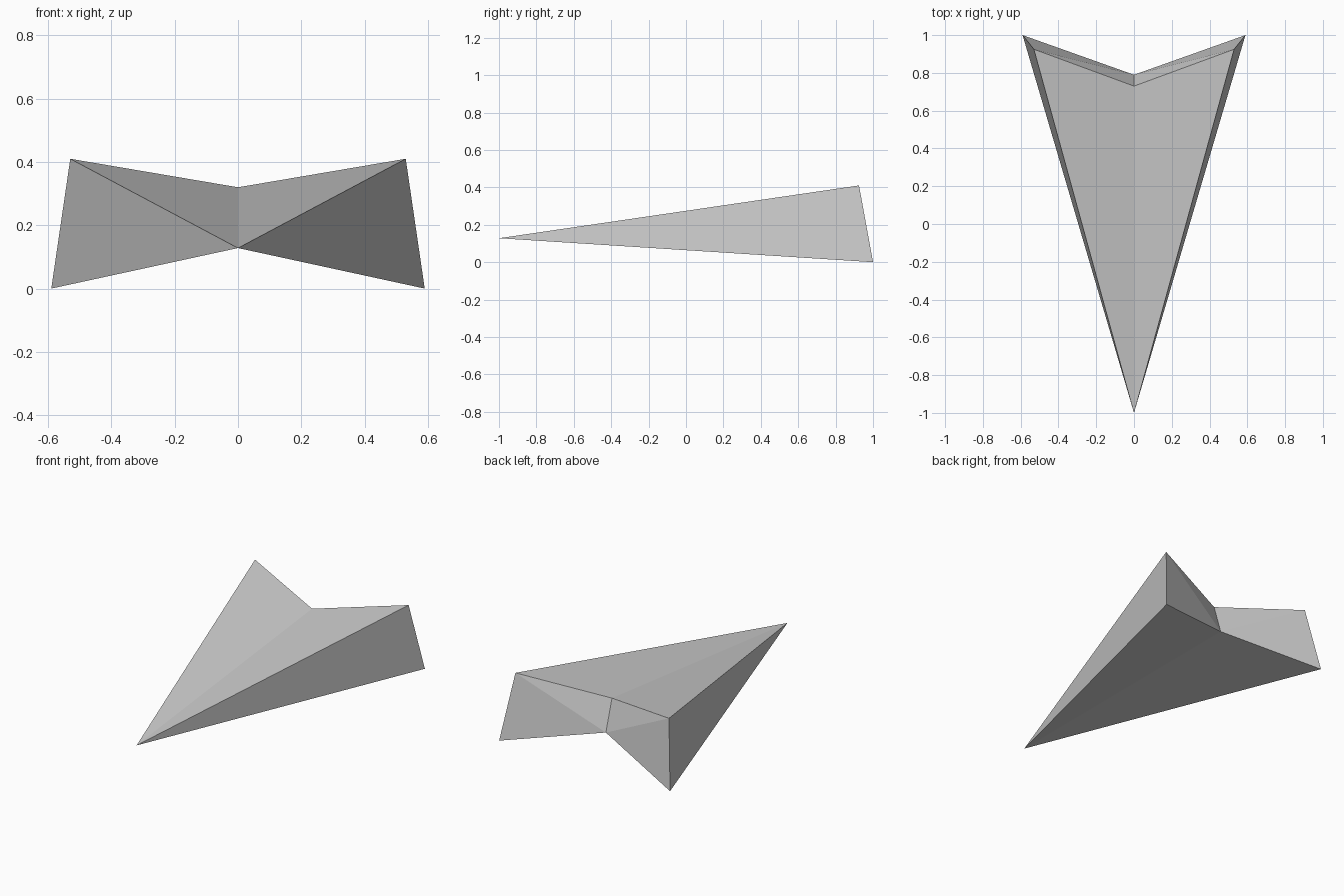
import bpy
import bmesh

cube = bpy.data.objects.get("Cube")
if cube:
    bpy.data.objects.remove(cube, do_unlink=True)

# Plain grey material
grey = bpy.data.materials.new("plain_grey")
grey.use_nodes = True
colour = (0.6, 0.6, 0.6, 1)
grey.diffuse_color = colour
grey.node_tree.nodes["Principled BSDF"].inputs["Base Color"].default_value = colour

# Key corners of the left half of the dart
bm = bmesh.new()
nose = bm.verts.new((0, -1, 0.128))
ridge = bm.verts.new((0, 0.73, 0.32))
keel = bm.verts.new((0, 0.79, 0.128))
upper_tip = bm.verts.new((0.53, 0.925, 0.41))
lower_tip = bm.verts.new((0.59, 1, 0))

# Top, side, underside and the two rear facets
for corners in (
    (nose, upper_tip, ridge),
    (nose, lower_tip, upper_tip),
    (nose, keel, lower_tip),
    (ridge, upper_tip, keel),
    (upper_tip, lower_tip, keel),
):
    bm.faces.new(corners)

# Mirror to the right half, weld the centre line and close the solid
bmesh.ops.mirror(bm, geom=bm.verts[:] + bm.edges[:] + bm.faces[:],
                 axis="X", merge_dist=0.001)
bmesh.ops.remove_doubles(bm, verts=bm.verts[:], dist=0.001)
bmesh.ops.recalc_face_normals(bm, faces=bm.faces[:])

mesh = bpy.data.meshes.new("dart_body")
bm.to_mesh(mesh)
bm.free()
mesh.materials.append(grey)
dart = bpy.data.objects.new("dart_body", mesh)
bpy.context.collection.objects.link(dart)
